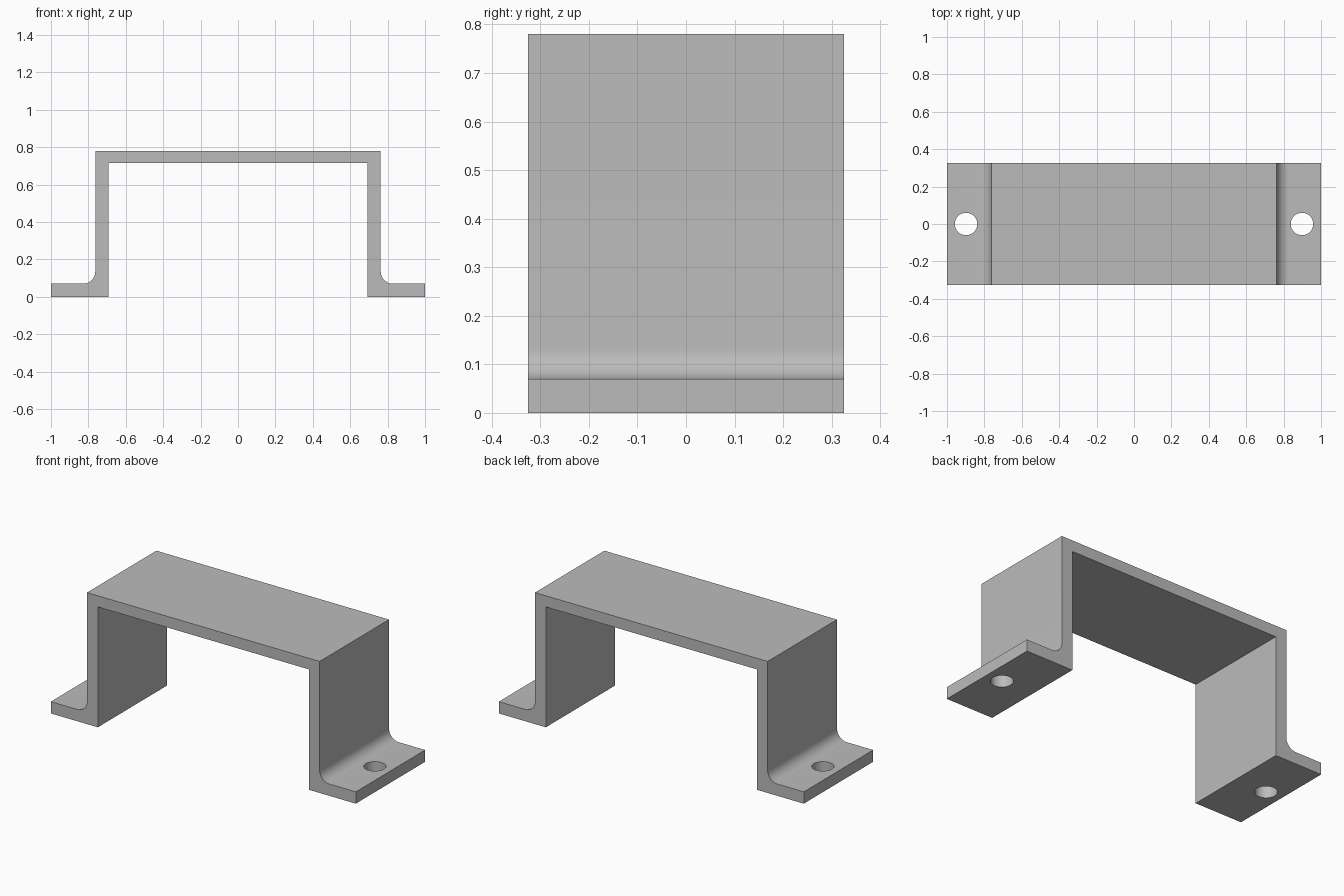
import bpy
import bmesh
from math import sin, cos, pi, radians

cube = bpy.data.objects.get("Cube")
if cube:
    bpy.data.objects.remove(cube, do_unlink=True)

HALF_DEPTH = 0.325
HEIGHT = 0.78
THICK = 0.07
UNDERSIDE = 0.714
OUTER = 0.763
INNER = 0.692
FILLET = 0.065
HOLE_X, HOLE_R = 0.898, 0.06

grey = bpy.data.materials.new("plain grey")
grey.use_nodes = True
colour = (0.5, 0.5, 0.5, 1)
grey.diffuse_color = colour
grey.node_tree.nodes["Principled BSDF"].inputs["Base Color"].default_value = colour

# Half profile: underside, foot, filleted corner, outer wall, top
STEPS = 12
half = [(INNER, UNDERSIDE), (INNER, 0), (1, 0), (1, THICK)]
for i in range(STEPS + 1):
    a = pi / 2 * i / STEPS
    half.append((OUTER + FILLET * (1 - sin(a)), THICK + FILLET * (1 - cos(a))))
half.append((OUTER, HEIGHT))
profile = half + [(-x, z) for x, z in reversed(half)]

# Bracket body, extruded from front to back
bm = bmesh.new()
face = bm.faces.new([bm.verts.new((x, -HALF_DEPTH, z)) for x, z in profile])
extruded = bmesh.ops.extrude_face_region(bm, geom=[face])["geom"]
bmesh.ops.translate(bm, vec=(0, 2 * HALF_DEPTH, 0),
                    verts=[v for v in extruded if isinstance(v, bmesh.types.BMVert)])
bmesh.ops.recalc_face_normals(bm, faces=bm.faces)
mesh = bpy.data.meshes.new("bracket")
bm.to_mesh(mesh)
bm.free()
mesh.materials.append(grey)
bracket = bpy.data.objects.new("bracket", mesh)
bpy.context.collection.objects.link(bracket)
bpy.context.view_layer.objects.active = bracket

# Screw hole through each foot
for side, name in ((1, "left"), (-1, "right")):
    bpy.ops.mesh.primitive_cylinder_add(vertices=48, radius=HOLE_R, depth=THICK * 3,
                                        location=(side * HOLE_X, 0, THICK / 2))
    cutter = bpy.context.object
    cutter.name = name + "_hole_cutter"
    cutter.data.materials.append(grey)
    cut = bracket.modifiers.new(name + "_hole", "BOOLEAN")
    cut.operation = "DIFFERENCE"
    cut.solver = "EXACT"
    cut.object = cutter
    bpy.context.view_layer.objects.active = bracket
    bpy.ops.object.modifier_apply(modifier=cut.name)
    bpy.data.objects.remove(cutter, do_unlink=True)

# Smooth fillets and holes, sharp corners
bpy.ops.object.select_all(action="DESELECT")
bracket.select_set(True)
bpy.context.view_layer.objects.active = bracket
bpy.ops.object.shade_smooth_by_angle(angle=radians(30))
